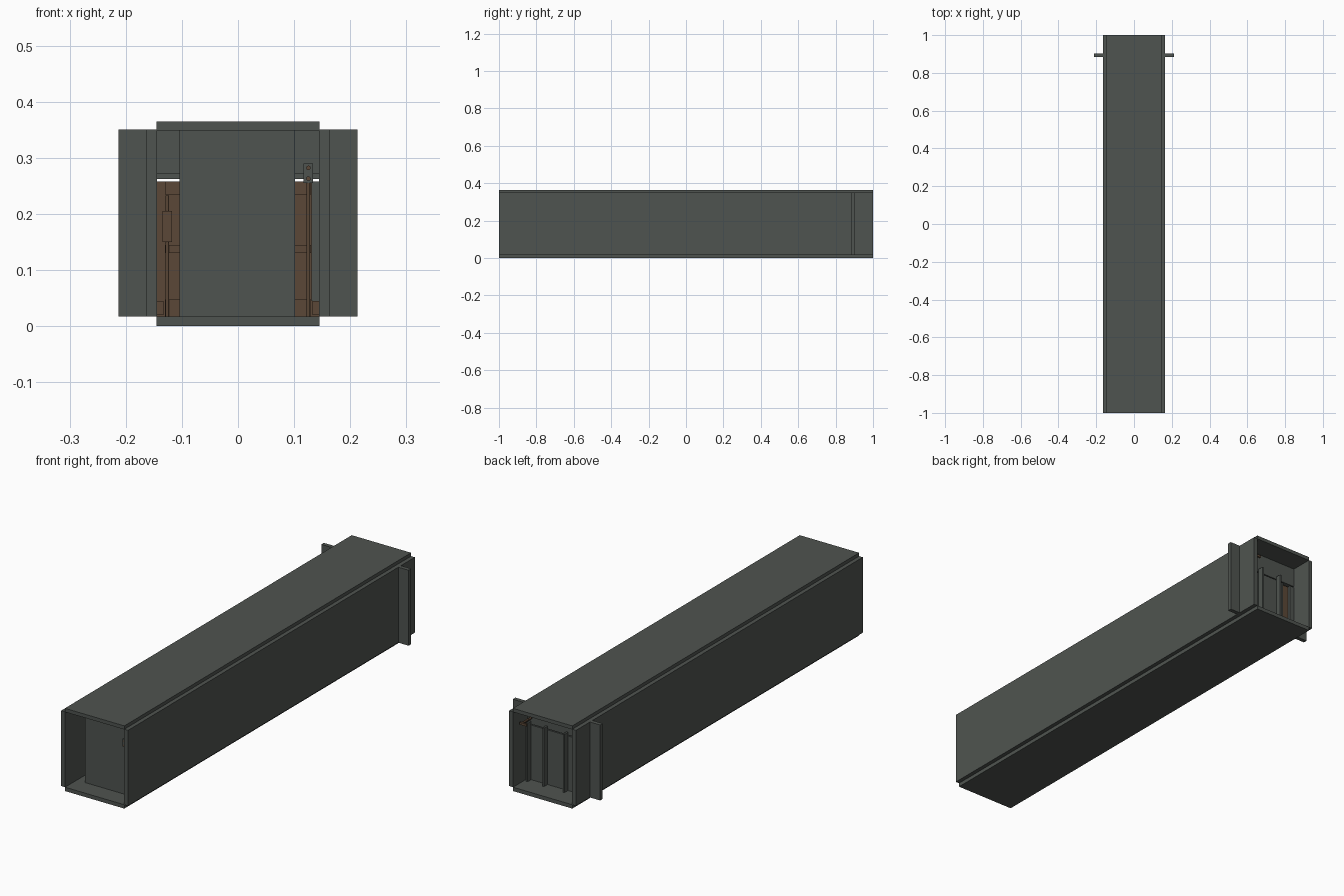
import bpy
import math

cube = bpy.data.objects.get("Cube")
if cube:
    bpy.data.objects.remove(cube, do_unlink=True)


def material(name, colour):
    mat = bpy.data.materials.new(name)
    mat.use_nodes = True
    mat.diffuse_color = (*colour, 1)
    mat.node_tree.nodes["Principled BSDF"].inputs["Base Color"].default_value = (*colour, 1)
    return mat


GREY = material("dark grey steel", (0.078, 0.088, 0.08))
BROWN = material("brown", (0.105, 0.064, 0.038))


def finish(obj, name, mat):
    obj.name = name
    obj.data.materials.append(mat)
    return obj


def box(name, x, y, z, mat=GREY):
    """Box from (low, high) ranges on each axis."""
    bpy.ops.mesh.primitive_cube_add(size=1)
    obj = bpy.context.object
    for i, (low, high) in enumerate((x, y, z)):
        obj.location[i] = (low + high) / 2
        obj.scale[i] = high - low
    bpy.ops.object.transform_apply(location=False, rotation=False, scale=True)
    return finish(obj, name, mat)


def rod(name, location, radius, length, mat=BROWN, rotation=(0, 0, 0)):
    bpy.ops.mesh.primitive_cylinder_add(vertices=12, radius=radius, depth=length,
                                        location=location, rotation=rotation)
    obj = finish(bpy.context.object, name, mat)
    bpy.ops.object.shade_smooth_by_angle()
    return obj


FLOOR, CEILING = 0.017, 0.35
INNER, OUTER = 0.147, 0.163

# Tube shell: floor, roof and two walls
box("floor_plate", (-0.145, 0.145), (-1, 1), (0, FLOOR))
box("roof_plate", (-0.145, 0.145), (-1, 1), (CEILING - 0.001, 0.365))
for side, s in (("left", 1), ("right", -1)):
    box(side + "_wall", sorted((s * (INNER - 0.003), s * OUTER)), (-1, 1), (FLOOR, CEILING))
    box(side + "_flange", sorted((s * OUTER, s * 0.213)), (0.885, 0.903), (FLOOR, CEILING))

# Front baffle
box("front_baffle", (-0.104, 0.102), (-0.918, -0.902), (FLOOR, CEILING))

# Rear bulkhead with a narrow slot, and a gap under the lintel
Y = (0.886, 0.9)
TOP = 0.258
box("bulkhead_lintel", (-INNER, INNER), Y, (0.262, CEILING))
box("lintel_rail", (-INNER, INNER), (0.876, 0.886), (0.262, 0.272))
box("bulkhead_main", (-0.083, INNER), Y, (FLOOR, TOP))
box("bulkhead_edge", (-INNER, -0.122), Y, (FLOOR, TOP))
box("bulkhead_sill", (-0.122, -0.083), Y, (FLOOR, 0.06))
for i, x in enumerate((0.13, 0.05, -0.05)):
    box(f"rear_rib_{i + 1}", (x - 0.004, x + 0.004), (0.9, 0.925), (FLOOR, 0.275))

# Brown inner door with rails
box("inner_door", (-INNER, INNER), (0.87, 0.886), (FLOOR, TOP), BROWN)
for i, (low, high) in enumerate(((FLOOR, 0.047), (0.13, 0.145), (0.235, TOP))):
    box(f"door_rail_{i + 1}", (-0.13, 0.13), (0.864, 0.87), (low, high), BROWN)
box("door_post", (0.131, INNER), (0.858, 0.87), (0.045, TOP))
for side, s in (("left", 1), ("right", -1)):
    box(side + "_door_foot", sorted((s * 0.133, s * 0.145)), (0.85, 0.87), (0.02, 0.045), BROWN)

# Lock and its rod on the door
box("lock_box", (-0.135, -0.118), (0.845, 0.864), (0.15, 0.205), BROWN)
rod("lock_rod", (-0.126, 0.855, 0.125), 0.003, 0.216)

# Front bracket, bolts and vertical rod
box("rod_bracket", (0.117, 0.134), (-0.972, -0.962), (0.255, 0.29))
for i, z in enumerate((0.263, 0.282)):
    rod(f"bracket_bolt_{i + 1}", (0.1255, -0.973, z), 0.004, 0.004, BROWN, (math.pi / 2, 0, 0))
rod("bracket_rod", (0.1255, -0.967, 0.136), 0.003, 0.238)

# Rear latch handle
rod("latch_pivot", (0.126, 0.935, 0.29), 0.005, 0.07, BROWN, (math.pi / 2, 0, 0))
box("latch_handle", (0.1, 0.133), (0.962, 0.97), (0.285, 0.295), BROWN)
